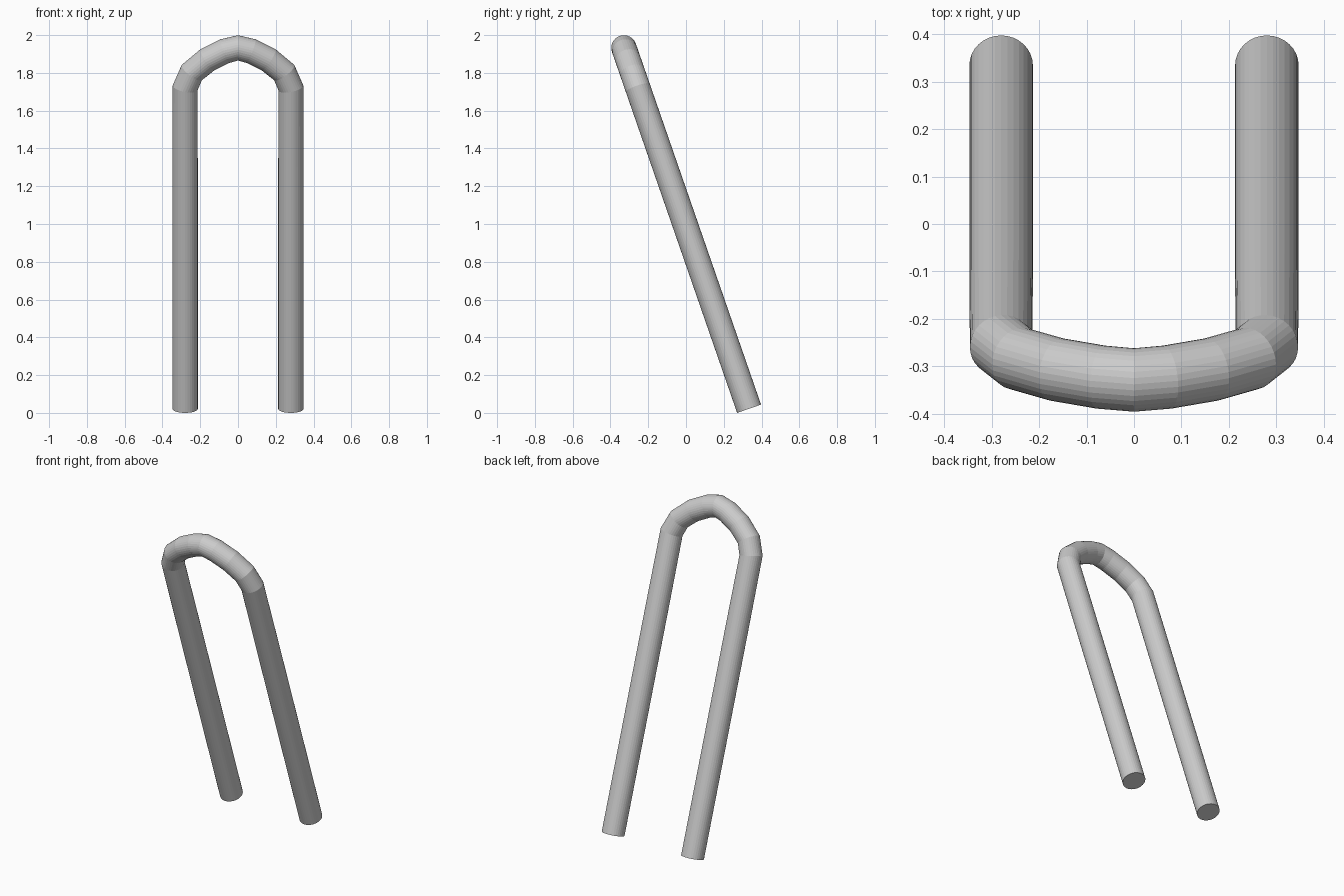
import bpy, math

if "Cube" in bpy.data.objects:
    bpy.data.objects.remove(bpy.data.objects["Cube"])

RADIUS = 0.067      # tube radius
HALF = 0.28         # leg offset from the centre line
LENGTH = 2.022      # leg foot to top of the bend, along the lean
BEND = 2.022 - 0.224
LEAN = math.radians(19.13)

# path: (co, left handle, right handle) in the plane of the U
path = [
    ((-HALF, 0), (-HALF, -0.1), (-HALF, 0.5)),
    ((-HALF, BEND), (-HALF, BEND - 0.5), (-HALF, BEND + 0.12)),
    ((0, LENGTH), (-0.06, LENGTH), (0.06, LENGTH)),
    ((HALF, BEND), (HALF, BEND + 0.12), (HALF, BEND - 0.5)),
    ((HALF, 0), (HALF, 0.5), (HALF, -0.1)),
]

# bent tube
curve = bpy.data.curves.new("bent_tube", 'CURVE')
curve.dimensions = '3D'
curve.resolution_u = 4
curve.bevel_depth = RADIUS
curve.bevel_resolution = 14
curve.use_fill_caps = True
spline = curve.splines.new('BEZIER')
spline.bezier_points.add(len(path) - 1)
spline.use_smooth = False
for point, (co, left, right) in zip(spline.bezier_points, path):
    point.handle_left_type = point.handle_right_type = 'FREE'
    point.co = (co[0], 0, co[1])
    point.handle_left = (left[0], 0, left[1])
    point.handle_right = (right[0], 0, right[1])

tube = bpy.data.objects.new("bent_tube", curve)
bpy.context.collection.objects.link(tube)

# lean the U towards the front and stand it on the ground
tube.location = (0, 0.334, RADIUS * math.sin(LEAN))
tube.rotation_euler = (LEAN, 0, 0)

bpy.context.view_layer.objects.active = tube
tube.select_set(True)
bpy.ops.object.convert(target='MESH')
